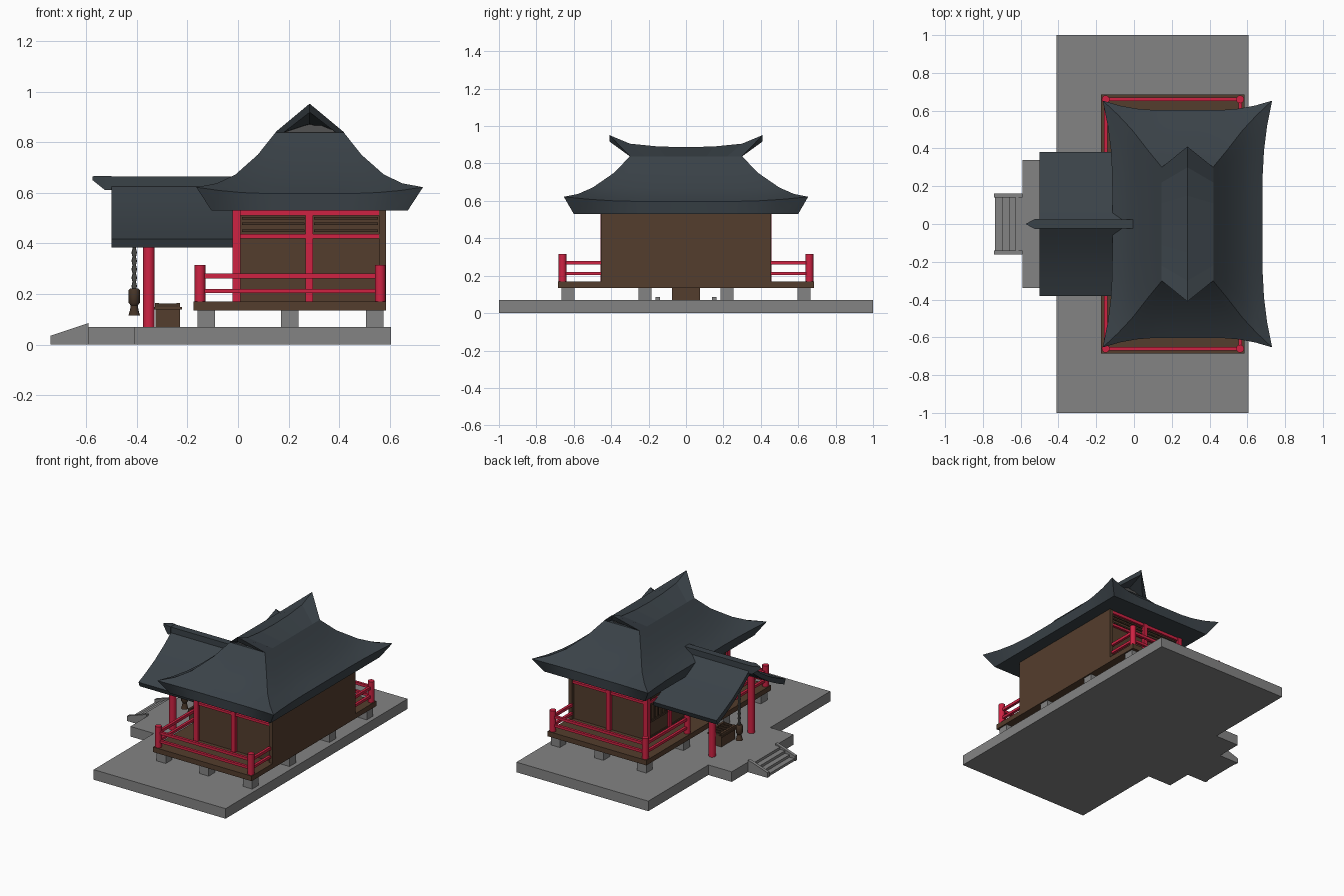
import bpy, bmesh, math
from mathutils import Vector

if "Cube" in bpy.data.objects:
    bpy.data.objects.remove(bpy.data.objects["Cube"])


def mat(name, *c):
    m = bpy.data.materials.new(name)
    m.diffuse_color = (*c, 1)
    m.use_nodes = True
    m.node_tree.nodes["Principled BSDF"].inputs["Base Color"].default_value = m.diffuse_color
    return m


STONE = mat("stone grey", .23, .23, .23)
ROOF = mat("slate roof", .042, .054, .064)
RED = mat("vermilion red", .62, .016, .055)
WOOD = mat("brown wood", .088, .047, .026)
DARK = mat("dark wood", .06, .034, .02)
ROPE = mat("rope grey", .13, .13, .12)
GABLE = mat("gable grey", .085, .085, .085)


def finish(name, bm, m, smooth=None):
    bmesh.ops.recalc_face_normals(bm, faces=bm.faces)
    me = bpy.data.meshes.new(name)
    bm.to_mesh(me)
    bm.free()
    me.materials.append(m)
    if smooth:
        for p in me.polygons:
            p.use_smooth = True
        me.set_sharp_from_angle(angle=math.radians(smooth))
    ob = bpy.data.objects.new(name, me)
    bpy.context.collection.objects.link(ob)
    return ob


def box(name, m, x0, x1, y0, y1, z0, z1):
    bm = bmesh.new()
    bmesh.ops.create_cube(bm, size=1)
    for v in bm.verts:
        v.co = ((x0 + x1) / 2 + v.co.x * (x1 - x0), (y0 + y1) / 2 + v.co.y * (y1 - y0),
                (z0 + z1) / 2 + v.co.z * (z1 - z0))
    return finish(name, bm, m)


def lathe(name, m, x, y, prof, n=12):
    """Turned part from (radius, z) points."""
    bm = bmesh.new()
    rings = [[bm.verts.new((x + r * math.cos(2 * math.pi * i / n), y + r * math.sin(2 * math.pi * i / n), z))
              for i in range(n)] for r, z in prof]
    for a, b in zip(rings, rings[1:]):
        for i in range(n):
            bm.faces.new((a[i], a[(i + 1) % n], b[(i + 1) % n], b[i]))
    bm.faces.new(rings[0])
    bm.faces.new(rings[-1])
    return finish(name, bm, m, 40)


def prism(name, m, pts, axis, a, b, smooth=None):
    """Outline extruded along x (points are y,z) or y (points are x,z)."""
    bm = bmesh.new()
    f = lambda p, d: (d, p[0], p[1]) if axis == "x" else (p[0], d, p[1])
    A, B = [[bm.verts.new(f(p, d)) for p in pts] for d in (a, b)]
    n = len(pts)
    for i in range(n):
        bm.faces.new((A[i], A[(i + 1) % n], B[(i + 1) % n], B[i]))
    bm.faces.new(A)
    bm.faces.new(B)
    return finish(name, bm, m, smooth)


# Stone platform, front landing and steps
box("platform", STONE, -.41, .605, -1, 1, 0, .07)
box("landing", STONE, -.59, -.41, -.34, .34, 0, .07)
for i in range(4):
    box("step", STONE, -.735 + i * .036, -.59, -.14, .14, 0, .0175 * (i + 1))
for s in (-1, 1):
    prism("step_side", STONE, [(-.74, 0), (-.74, .035), (-.59, .085), (-.59, 0)], "y", s * .14, s * .162)

# Deck on stone feet
for x in (-.125, .205, .54):
    for y in (-.63, -.22, .22, .63):
        box("foot_stone", STONE, x - .035, x + .035, y - .035, y + .035, .07, .135)
box("deck", WOOD, -.175, .585, -.685, .685, .135, .17)

# Hall walls
box("hall_walls", WOOD, -.008, .565, -.435, .435, .17, .53)
box("back_wall", WOOD, .558, .585, -.455, .455, .17, .53)

# Red columns and beams
for y in (-.44, -.2, .2, .44):
    box("hall_column", RED, -.022, .01, y - .016, y + .016, .17, .53)
for z0, z1 in ((.42, .437), (.51, .53)):
    box("front_beam", RED, -.018, 0, -.44, .44, z0, z1)
    for s in (-1, 1):
        ya, yb = sorted((s * .43, s * .45))
        box("side_beam", RED, -.01, .558, ya, yb, z0, z1)
for s in (-1, 1):
    ya, yb = sorted((s * .425, s * .455))
    box("side_column", RED, .266, .296, ya, yb, .17, .53)
    # Transom lattice on the sides
    for x0, x1 in ((.015, .262), (.3, .553)):
        for z in (.45, .477, .5):
            ya, yb = sorted((s * .43, s * .443))
            box("side_transom_bar", DARK, x0, x1, ya, yb, z - .005, z + .005)

# Front doors and lattices
for y0, y1 in ((-.42, -.22), (-.18, 0), (0, .18), (.22, .42)):
    for z in (.18, .29, .41, .45, .5):
        box("door_rail", DARK, -.015, -.005, y0, y1, z - .007, z + .007)
    for i in range(5):
        y = y0 + (y1 - y0) * (i + .5) / 5
        box("door_bar", DARK, -.013, -.005, y - .005, y + .005, .29, .5)

# Railings around the deck
for s in (-1, 1):
    for x, y in ((-.15, .66), (.562, .66), (-.15, .2)):
        lathe("rail_post", RED, x, s * y, [(.021, .17), (.021, .315)])
    for z0, z1 in ((.203, .22), (.261, .28)):
        for n, x0, x1, a, b in (("side_rail", -.15, .562, .651, .669), ("front_rail", -.159, -.141, .2, .66),
                                ("back_rail", .553, .571, .45, .66)):
            ya, yb = sorted((s * a, s * b))
            box(n, RED, x0, x1, ya, yb, z0, z1)

# Main hip roof: flared rectangular rings stacked up
CX = .283


def ring(bm, hx, hy, z, fl, fz, n=10):
    pts = []
    for side in range(4):
        for i in range(n):
            t = -1 + 2 * i / n
            f = max(0, (abs(t) - .35) / .65) ** 2
            lx, ly, zz = hx + fl * f, hy + fl * f, z + fz * f
            p = [(lx, t * (hy + fl)), (-t * (hx + fl), ly), (-lx, -t * (hy + fl)), (t * (hx + fl), -ly)][side]
            pts.append(bm.verts.new((CX + p[0], p[1], zz)))
    return pts


bm = bmesh.new()
rings = [ring(bm, *r) for r in ((.388, .6, .53, 0, 0), (.398, .603, .597, .05, .025), (.345, .555, .625, .022, .012),
                                (.285, .49, .668, .008, .004), (.205, .385, .75, 0, 0), (.135, .3, .838, 0, 0))]
for a, b in zip(rings, rings[1:]):
    for i in range(len(a)):
        j = (i + 1) % len(a)
        bm.faces.new((a[i], a[j], b[j], b[i]))
bm.faces.new(rings[0])
bm.faces.new(rings[-1])
finish("main_roof", bm, ROOF, 30)

# Upper gable roof with a sagging ridge and flared ends
bm = bmesh.new()
st = [(0, 0, .887), (.15, .11, .891), (.3, .22, .906), (.41, .3, .952)]
st = [(-r, -e, z) for r, e, z in st[:0:-1]] + st
layers = []
for d in (0, .034):
    layers.append([[bm.verts.new((CX - .137 + d, e, .838)), bm.verts.new((CX, r, z - d)),
                    bm.verts.new((CX + .137 - d, e, .838))] for r, e, z in st])
for L in layers:
    for a, b in zip(L, L[1:]):
        for k in (0, 1):
            bm.faces.new((a[k], a[k + 1], b[k + 1], b[k]))
T, U = layers
for i in (0, -1):
    for k in (0, 1):
        bm.faces.new((T[i][k], T[i][k + 1], U[i][k + 1], U[i][k]))
for k in (0, 2):
    for i in range(len(st) - 1):
        bm.faces.new((T[i][k], T[i + 1][k], U[i + 1][k], U[i][k]))
finish("gable_roof", bm, ROOF)
prism("gable_panel", GABLE, [(CX - .12, .836), (CX, .885), (CX + .12, .836)], "y", -.285, .285)

# Porch roof: curved gable section, pillars, ridge bar
half = [(.38, .417), (.3, .452), (.2, .503), (.1, .567), (0, .642)]
top = half + [(-y, z) for y, z in half[-2::-1]]
low = [(y * .965, z - .033) for y, z in top]
prism("porch_roof", ROOF, top + low[::-1], "x", -.5, -.01, 30)
for s in (-1, 1):
    lathe("porch_pillar", RED, -.352, s * .215, [(.023, .07), (.023, .475)], 16)
box("porch_ridge", ROOF, -.53, 0, -.024, .024, .625, .665)
bm = bmesh.new()
for p in [(-.575, 0, .665), (-.575, 0, .65)] + [(x, s * .026, z) for s in (-1, 1)
                                                for x, z in ((-.525, .667), (-.525, .61), (-.5, .61), (-.5, .667))]:
    bm.verts.new(p)
bmesh.ops.convex_hull(bm, input=bm.verts)
finish("ridge_end", bm, ROOF)

# Hanging rope with wooden end
lathe("bell_rope", ROPE, -.41, 0, [(.011 if i % 2 else .007, .215 + i * .0165) for i in range(25)], 8)
lathe("rope_handle", DARK, -.41, 0, [(.016, .222), (.022, .215), (.022, .165), (.014, .155), (.017, .135),
                                     (.023, .115)], 10)

# Offering box with slatted top
box("offering_box", WOOD, -.325, -.23, -.075, .075, .07, .145)
box("offering_box_lip", WOOD, -.332, -.222, -.082, .082, .138, .148)
for x in (-.32, -.236):
    box("offering_box_rim", WOOD, x - .007, x + .007, -.08, .08, .148, .165)
for i in range(6):
    y = -.075 + i * .03
    box("offering_slat", DARK, -.32, -.236, y - .006, y + .006, .148, .162)
